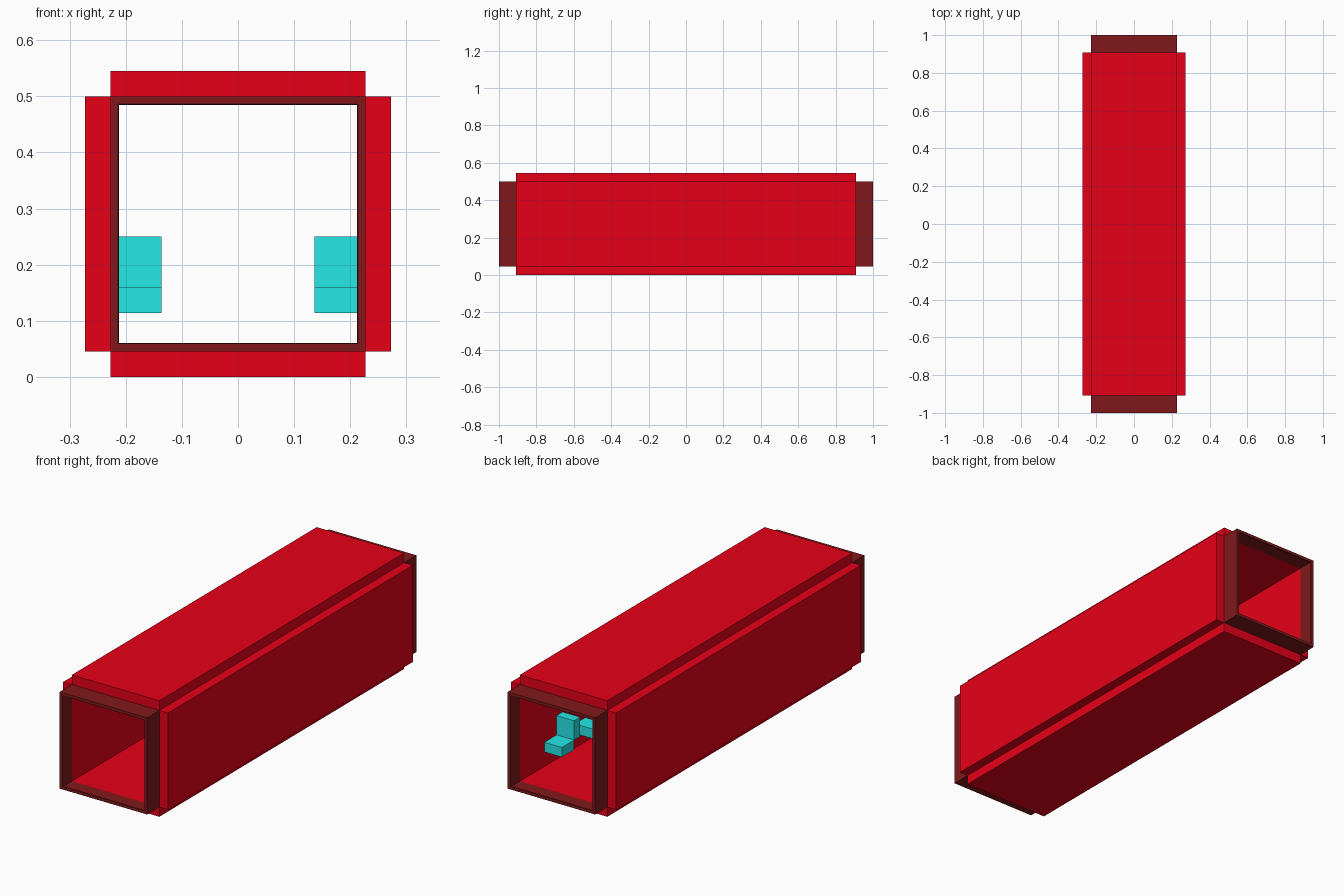
import bpy, bmesh

if "Cube" in bpy.data.objects:
    bpy.data.objects.remove(bpy.data.objects["Cube"])

U = 1 / 22  # modelling unit


def material(name, rgb):
    m = bpy.data.materials.new(name)
    m.diffuse_color = (*rgb, 1)
    m.use_nodes = True
    m.node_tree.nodes["Principled BSDF"].inputs["Base Color"].default_value = m.diffuse_color
    return m


RED = material("red panel", (0.8, 0.0, 0.009))
MAROON = material("dark maroon", (0.216, 0.0095, 0.011))
TEAL = material("teal seat", (0.02, 0.81, 0.81))


def add_object(name, bm, mat):
    me = bpy.data.meshes.new(name)
    bm.to_mesh(me)
    bm.free()
    me.materials.append(mat)
    bpy.context.collection.objects.link(bpy.data.objects.new(name, me))


def boxes(name, mat, parts):
    """One object made of boxes, each given as (x0, x1, y0, y1, z0, z1) in units."""
    bm = bmesh.new()
    for x0, x1, y0, y1, z0, z1 in parts:
        for v in bmesh.ops.create_cube(bm, size=1)["verts"]:
            v.co.x = (x1 if v.co.x > 0 else x0) * U
            v.co.y = (y1 if v.co.y > 0 else y0) * U
            v.co.z = (z1 if v.co.z > 0 else z0) * U
    add_object(name, bm, mat)


def end_frame(name, s):
    """Square ring at one open end: thin sleeve with a small inward lip (s = -1 front, 1 back)."""
    profile = ((20, 5), (22, 5), (22, 4.7), (21.9, 4.67), (21.9, 4.98), (20, 4.98))
    bm = bmesh.new()
    rings = [[bm.verts.new((x * r * U, s * y * U, (6 + z * r) * U))
              for x, z in ((-1, -1), (1, -1), (1, 1), (-1, 1))] for y, r in profile]
    for k, p in enumerate(rings):
        q = rings[(k + 1) % len(rings)]
        for i in range(4):
            j = (i + 1) % 4
            bm.faces.new((p[i], p[j], q[j], q[i]))
    bmesh.ops.recalc_face_normals(bm, faces=bm.faces)
    add_object(name, bm, MAROON)


# Four slabs forming the hollow body
boxes("floor", RED, [(-5, 5, -20, 20, 0, 1)])
boxes("roof", RED, [(-5, 5, -20, 20, 11, 12)])
boxes("left_wall", RED, [(-6, -5, -20, 20, 1, 11)])
boxes("right_wall", RED, [(5, 6, -20, 20, 1, 11)])

# Open frames at both ends
end_frame("front_frame", -1)
end_frame("back_frame", 1)

# Rows of seats along both walls, facing the back end
for row in range(5):
    y = 16 - 5 * row
    for side, x0, x1 in (("left", -5, -3), ("right", 3, 5)):
        boxes(f"{side}_seat_{row + 1}", TEAL, [
            (x0, x1, y - 2, y, 2.5, 3.5),        # cushion
            (x0, x1, y - 3, y - 2, 3.5, 5.5),    # backrest
        ])
